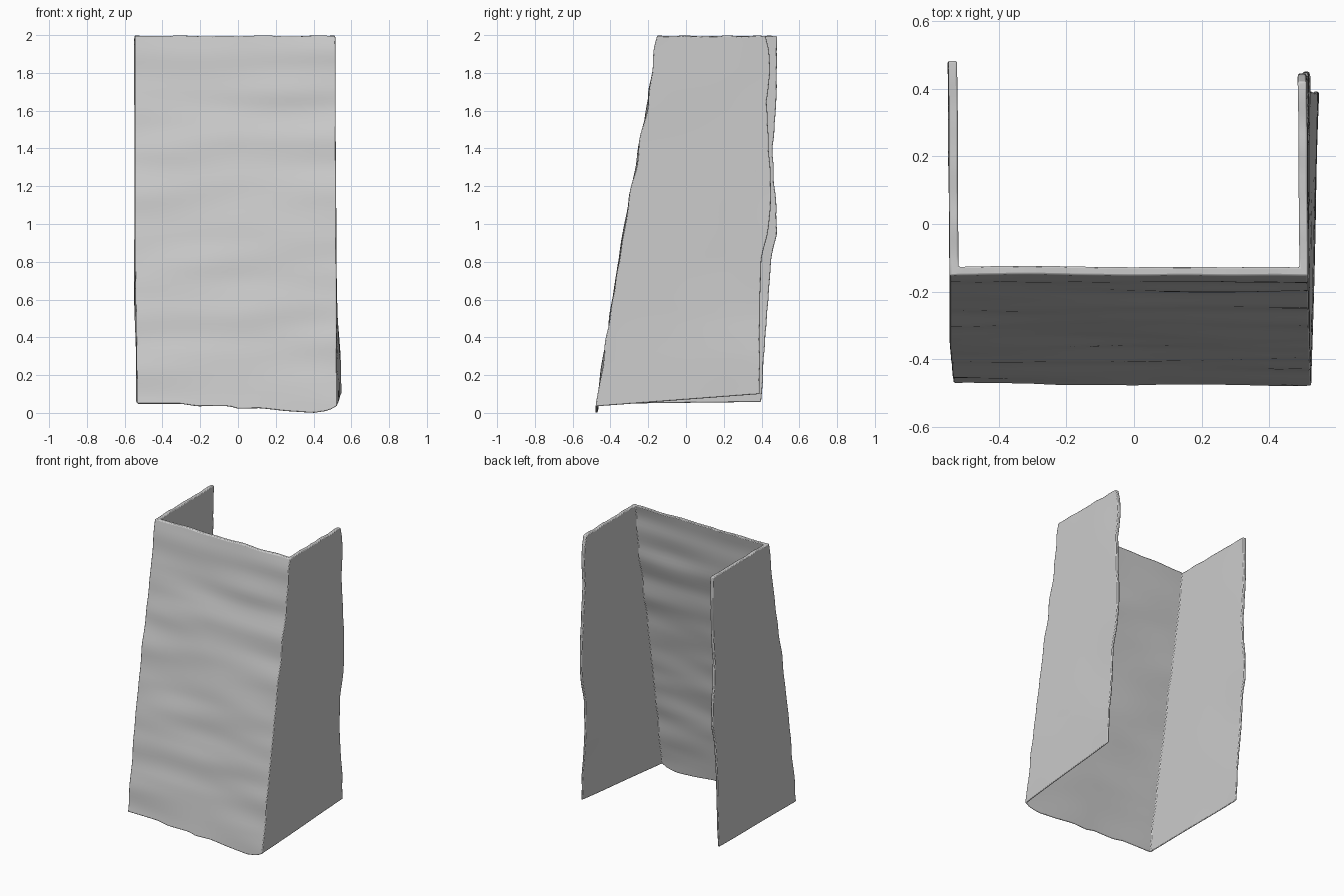
import bpy, bmesh
from mathutils import Vector, noise

if "Cube" in bpy.data.objects:
    bpy.data.objects.remove(bpy.data.objects["Cube"])

SIDE, FRONT, ROWS = 18, 36, 72


def curve(points, t):
    """Piecewise smooth interpolation through (t, value) pairs."""
    if t <= points[0][0]:
        return points[0][1]
    for (t0, a), (t1, b) in zip(points, points[1:]):
        if t <= t1:
            return a + (b - a) * (t - t0) / (t1 - t0)
    return points[-1][1]


# Profiles read by height
front_y = [(0, -.482), (.1, -.465), (.4, -.42), (.8, -.355), (1.2, -.288), (1.6, -.21), (2, -.152)]
left_back = [(0, .395), (.4, .42), (.8, .45), (.95, .478), (1.08, .482), (1.2, .465),
             (1.4, .46), (1.65, .478), (2, .482)]
right_back = [(0, .39), (.5, .39), (.8, .398), (1, .44), (1.15, .452), (1.4, .44),
              (1.65, .427), (1.8, .445), (1.93, .44), (2, .42)]
right_back_x = [(0, .55), (.3, .542), (.5, .53), (.8, .522), (1.4, .516), (2, .51)]
# Uneven lower hem of the front, by x
hem = [(-.53, .048), (-.3, .048), (-.22, .035), (-.05, .036), (.0, .022), (.12, .025),
       (.25, .01), (.4, .0), (.48, .012), (.52, .035)]


def wrinkle(x, z, amp):
    return amp * noise.noise(Vector((x * 1.8 + 3, 0, z * 6.5)))


def point(part, a, v, inner):
    """Point on the sheet: a runs along the part, v from hem to top."""
    if part == "front":
        bottom = curve(hem, -.53 + 1.05 * a)
    elif part == "left":
        bottom = .048 + .01 * a
    else:
        bottom = .035 + .065 * a
    z = bottom + (1.995 - bottom) * v
    t = (.010 + .016 * v) * inner
    xl = -.533 - .012 * min(1, z / .8) + t
    xr = .524 - .009 * z / 2 - t

    def fy(x):
        return curve(front_y, z) + wrinkle(x, z, .011) + t

    if v == 1:
        z += .005 * noise.noise(Vector((a * 7, len(part), 1)))
    if part == "front":
        x = xl + (xr - xl) * a
        return Vector((x, fy(x), z))
    if part == "left":
        y0, y1 = fy(xl), curve(left_back, z)
        x = xl + a * (-.549 - .004 * (z < 0) - (-.545))
    else:
        y0, y1 = fy(xr), curve(right_back, z)
        x = xr + a * (curve(right_back_x, z) - (.524 - .009 * z / 2))
    x += a * noise.noise(Vector((5, a * 2, z * 2.5))) * .006
    y1 += a * .005 * noise.noise(Vector((len(part), 0, z * 9)))
    return Vector((x, y0 + (y1 - y0) * a, z))


# Path round the U: left wall, front panel, right wall
path = [("left", 1 - i / SIDE) for i in range(SIDE)]
path += [("front", i / FRONT) for i in range(FRONT + 1)]
path += [("right", (i + 1) / SIDE) for i in range(SIDE)]

bm = bmesh.new()
skins = [[[bm.verts.new(point(p, a, r / ROWS, k)) for p, a in path]
          for r in range(ROWS + 1)] for k in (0, 1)]

# Outer and inner faces
for g in skins:
    for r in range(ROWS):
        for c in range(len(path) - 1):
            bm.faces.new((g[r][c], g[r][c + 1], g[r + 1][c + 1], g[r + 1][c]))

# Rims joining the two skins
out, inn = skins
for r in (0, ROWS):
    for c in range(len(path) - 1):
        bm.faces.new((out[r][c], out[r][c + 1], inn[r][c + 1], inn[r][c]))
for c in (0, len(path) - 1):
    for r in range(ROWS):
        bm.faces.new((out[r][c], out[r + 1][c], inn[r + 1][c], inn[r][c]))
bmesh.ops.recalc_face_normals(bm, faces=bm.faces)

me = bpy.data.meshes.new("three_sided_panel")
bm.to_mesh(me)
bm.free()
panel = bpy.data.objects.new("three_sided_panel", me)
bpy.context.collection.objects.link(panel)

# Softened corners and rims
bev = panel.modifiers.new("soft_edges", "BEVEL")
bev.width, bev.segments = .005, 2
bev.limit_method, bev.angle_limit = "ANGLE", .9
bpy.context.view_layer.objects.active = panel
panel.select_set(True)
bpy.ops.object.shade_smooth_by_angle(angle=.7)
